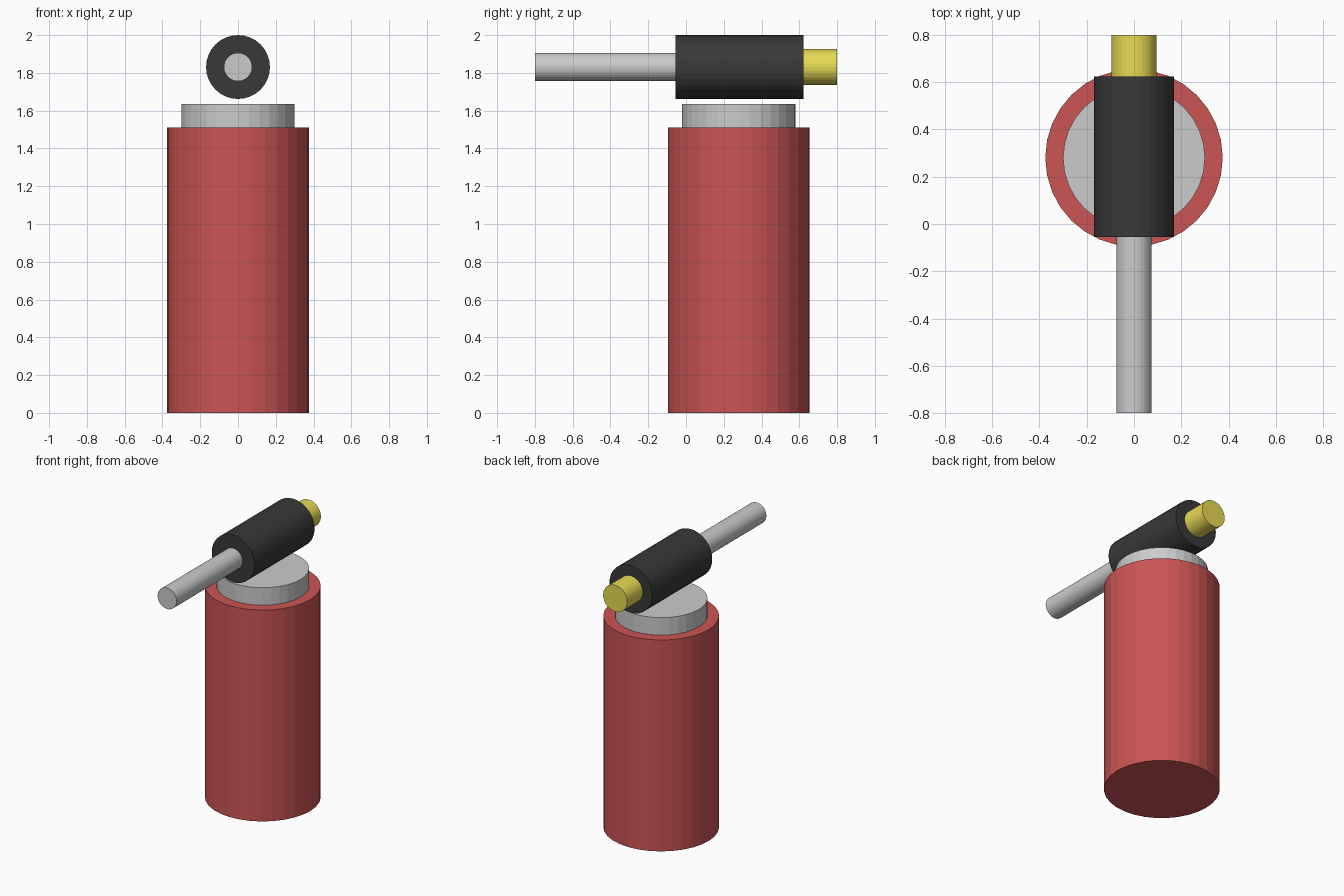
import bpy
from math import pi

if "Cube" in bpy.data.objects:
    bpy.data.objects.remove(bpy.data.objects["Cube"])


def material(name, rgb):
    m = bpy.data.materials.new(name)
    m.diffuse_color = (*rgb, 1)
    m.use_nodes = True
    m.node_tree.nodes["Principled BSDF"].inputs["Base Color"].default_value = m.diffuse_color
    return m


def cylinder(name, radius, start, end, centre, along_y=False, mat=None):
    """Flat-sided cylinder from start to end along z, or along y at a height."""
    mid = (start + end) / 2
    loc = (0, mid, centre) if along_y else (0, centre, mid)
    rot = (pi / 2 if along_y else 0, 0, 0)
    bpy.ops.mesh.primitive_cylinder_add(
        vertices=32, radius=radius, depth=end - start, location=loc, rotation=rot)
    ob = bpy.context.object
    ob.name = name
    if mat:
        ob.data.materials.append(mat)
    return ob


red = material("red", (0.6, 0.09, 0.09))
dark = material("dark", (0.04, 0.04, 0.04))
yellow = material("yellow", (0.8, 0.7, 0.09))

# Upright tank and its collar
TANK_Y = 0.28
cylinder("tank", 0.375, 0, 1.51, TANK_Y, mat=red)
cylinder("collar", 0.30, 1.51, 1.635, TANK_Y)

# Horizontal head: nozzle at the front, body, knob at the back
HEAD_Z = 1.831
cylinder("nozzle", 0.075, -0.80, -0.055, HEAD_Z, True)
cylinder("head_body", 0.169, -0.055, 0.623, HEAD_Z, True, dark)
cylinder("rear_knob", 0.095, 0.623, 0.80, HEAD_Z, True, yellow)
